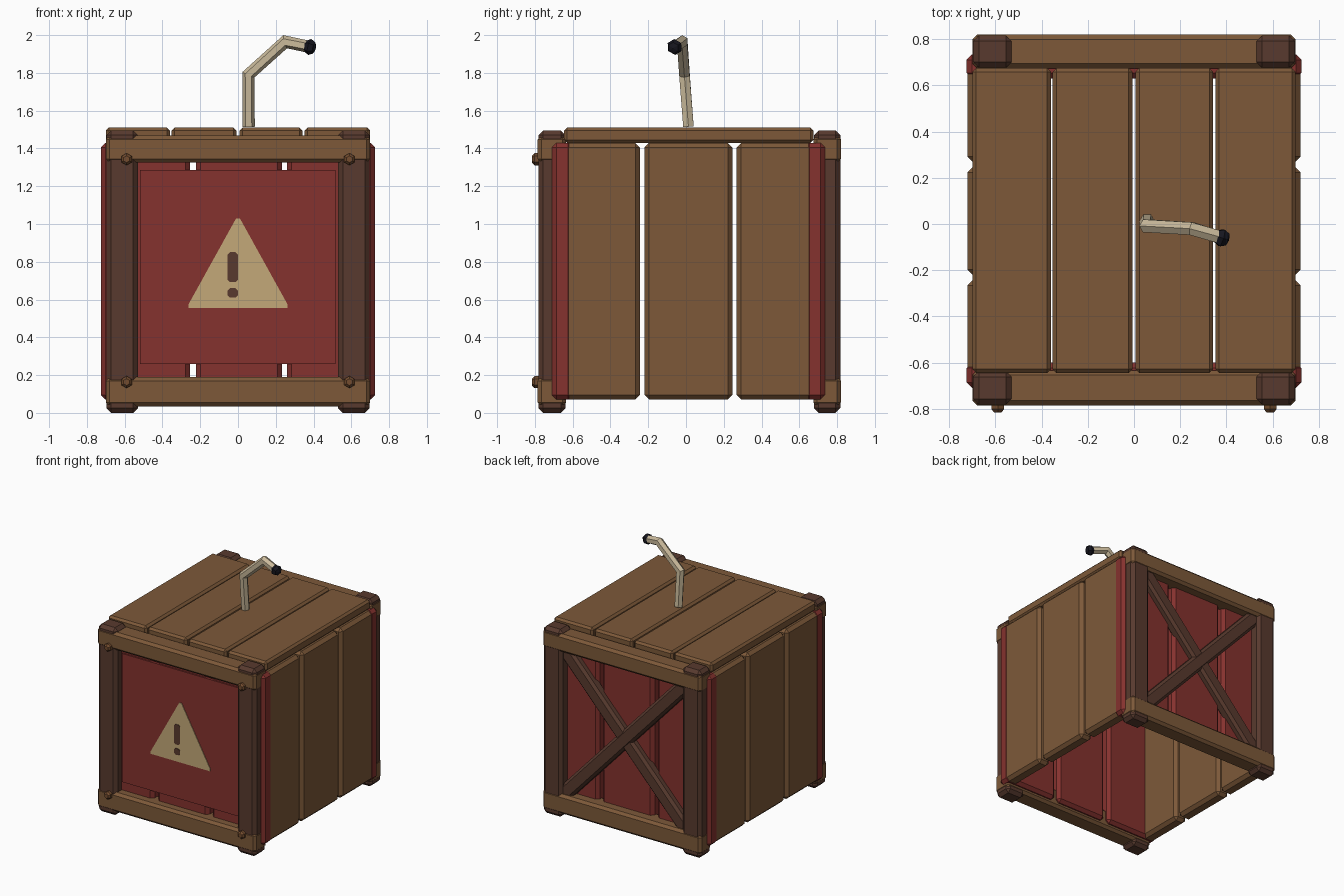
import bpy, bmesh, math
from mathutils import Vector, Matrix

if "Cube" in bpy.data.objects:
    bpy.data.objects.remove(bpy.data.objects["Cube"])


def mat(name, rgb):
    m = bpy.data.materials.new(name)
    lin = [((c / 255 + 0.055) / 1.055) ** 2.4 for c in rgb]
    m.diffuse_color = (*lin, 1)
    m.use_nodes = True
    m.node_tree.nodes["Principled BSDF"].inputs["Base Color"].default_value = m.diffuse_color
    return m


WOOD = mat("plank brown", (125, 89, 57))
DARK = mat("dark brown", (88, 58, 46))
RED = mat("red paint", (133, 50, 46))
TAN = mat("sign tan", (196, 168, 120))
BOLT = mat("bolt brown", (115, 76, 46))
CORD = mat("cord cream", (203, 187, 156))
BLACK = mat("burnt tip", (22, 22, 31))


def finish(name, bm, material):
    bmesh.ops.recalc_face_normals(bm, faces=bm.faces)
    me = bpy.data.meshes.new(name)
    bm.to_mesh(me)
    bm.free()
    me.materials.append(material)
    ob = bpy.data.objects.new(name, me)
    bpy.context.collection.objects.link(ob)
    return ob


def box(name, x, y, z, material, chamfer=0.02, tilt=0):
    """Chamfered box from (min, max) ranges, optionally tilted about y."""
    bm = bmesh.new()
    bmesh.ops.create_cube(bm, size=1)
    size = [b - a for a, b in (x, y, z)]
    centre = Vector([(a + b) / 2 for a, b in (x, y, z)])
    bmesh.ops.scale(bm, vec=size, verts=bm.verts)
    if chamfer:
        bmesh.ops.bevel(bm, geom=bm.edges[:], offset=chamfer, segments=1,
                        affect='EDGES', profile=0.5)
    bmesh.ops.transform(bm, verts=bm.verts, matrix=Matrix.Translation(centre)
                        @ Matrix.Rotation(tilt, 4, 'Y'))
    return finish(name, bm, material)


def plate(name, outline, y, depth, material):
    """Thin plate facing the front, from an x-z outline."""
    bm = bmesh.new()
    face = bm.faces.new([bm.verts.new((px, y, pz)) for px, pz in outline])
    ext = bmesh.ops.extrude_face_region(bm, geom=[face])
    bmesh.ops.translate(bm, vec=(0, depth, 0),
                        verts=[g for g in ext["geom"] if isinstance(g, bmesh.types.BMVert)])
    return finish(name, bm, material)


def rounded(cx, cz, w, h, c):
    """Rectangle outline with cut corners."""
    return [(cx - w + c, cz - h), (cx + w - c, cz - h), (cx + w, cz - h + c), (cx + w, cz + h - c),
            (cx + w - c, cz + h), (cx - w + c, cz + h), (cx - w, cz + h - c), (cx - w, cz - h + c)]


# Top planks
for i, (a, b) in enumerate([(-0.70, -0.36), (-0.352, -0.007), (0.007, 0.342), (0.353, 0.70)]):
    box(f"top_plank_{i}", (a, b), (-0.645, 0.675), (1.43, 1.51), WOOD, 0.016)

# Red front and back planks
for side, y in (("front", (-0.71, -0.60)), ("back", (0.63, 0.735))):
    for i, x in enumerate([(-0.725, -0.254), (-0.222, 0.232), (0.260, 0.725)]):
        box(f"{side}_plank_{i}", x, y, (0.07, 1.43), RED, 0.024)

# Brown side planks
for s, side in ((-1, "left"), (1, "right")):
    for i, y in enumerate([(-0.69, -0.243), (-0.221, 0.247), (0.268, 0.715)]):
        x = sorted((s * 0.612, s * 0.722))
        box(f"{side}_plank_{i}", x, y, (0.072, 1.428), WOOD, 0.024)

# Corner posts and cross beams of the front and back frames
for side, (y0, y1) in (("front", (-0.782, -0.637)), ("back", (0.677, 0.817))):
    for s in (-1, 1):
        box(f"{side}_post_{'left' if s < 0 else 'right'}", sorted((s * 0.53, s * 0.697)),
            (y0, y1), (0, 1.495), DARK, 0.025)
    for label, z in (("lower", (0.035, 0.19)), ("upper", (1.325, 1.468))):
        box(f"{side}_beam_{label}", (-0.70, 0.70), (y0 - 0.003, y1 + 0.003), z, WOOD, 0.02)

# Crossed braces on the back
angle = math.atan2(1.14, 1.06)
for i, s in enumerate((-1, 1)):
    box(f"back_brace_{i}", (-0.79, 0.79), (0.70, 0.79 + i * 0.004), (0.70, 0.815),
        DARK, 0.02, s * angle)

# Warning sign on the front
box("sign_panel", (-0.52, 0.515), (-0.722, -0.70), (0.26, 1.285), RED, 0)
plate("sign_triangle", [(-0.262, 0.555), (0.262, 0.555), (0.262, 0.575), (0.01, 1.03),
                        (-0.01, 1.03), (-0.262, 0.575)], -0.727, 0.006, TAN)
plate("sign_mark_bar", rounded(-0.028, 0.772, 0.027, 0.08, 0.013), -0.731, 0.006, DARK)
plate("sign_mark_dot", rounded(-0.028, 0.635, 0.027, 0.025, 0.013), -0.731, 0.006, DARK)

# Bolts at the frame corners
for i, (x, z) in enumerate((x, z) for x in (-0.59, 0.59) for z in (0.163, 1.343)):
    bm = bmesh.new()
    to_front = Matrix.Translation((x, -0.792, z)) @ Matrix.Rotation(math.pi / 2, 4, 'X')
    bmesh.ops.create_cone(bm, cap_ends=True, segments=6, radius1=0.032, radius2=0.032, depth=0.02,
                          matrix=to_front)
    bmesh.ops.create_cone(bm, cap_ends=True, segments=6, radius1=0.032, radius2=0.018, depth=0.014,
                          matrix=Matrix.Translation((0, -0.017, 0)) @ to_front)
    finish(f"bolt_{i}", bm, BOLT)

# Bent fuse cord swept along a path
path = [Vector(p) for p in ((0.057, 0.013, 1.515), (0.055, -0.008, 1.79),
                            (0.25, -0.02, 1.965), (0.38, -0.06, 1.937))]
SIDES, RADIUS = 6, 0.032
bm = bmesh.new()
rings = []
for i, p in enumerate(path):
    d_in = (p - path[max(i - 1, 0)]).normalized()
    d_out = (path[min(i + 1, len(path) - 1)] - p).normalized()
    d = (d_in + d_out).normalized()
    side = d.cross(Vector((0, 1, 0))).normalized()
    up = side.cross(d)
    miter = 1 / max(d.dot(d_out if i == 0 else d_in), 0.7)
    rings.append([bm.verts.new(p + RADIUS * (math.cos(a) * side * miter + math.sin(a) * up))
                  for a in (2 * math.pi * k / SIDES for k in range(SIDES))])
for r, q in zip(rings, rings[1:]):
    for k in range(SIDES):
        n = (k + 1) % SIDES
        bm.faces.new((r[k], r[n], q[n], q[k]))
bm.faces.new(rings[0])
bm.faces.new(rings[-1])
finish("fuse_cord", bm, CORD)

# Burnt tip of the fuse
bm = bmesh.new()
bmesh.ops.create_uvsphere(bm, u_segments=6, v_segments=4, radius=0.043)
aim = (path[-1] - path[-2]).to_track_quat('Z', 'Y').to_matrix().to_4x4()
bmesh.ops.transform(bm, verts=bm.verts,
                    matrix=Matrix.Translation(path[-1]) @ aim @ Matrix.Diagonal((1, 1, 0.8, 1)))
finish("fuse_tip", bm, BLACK)
